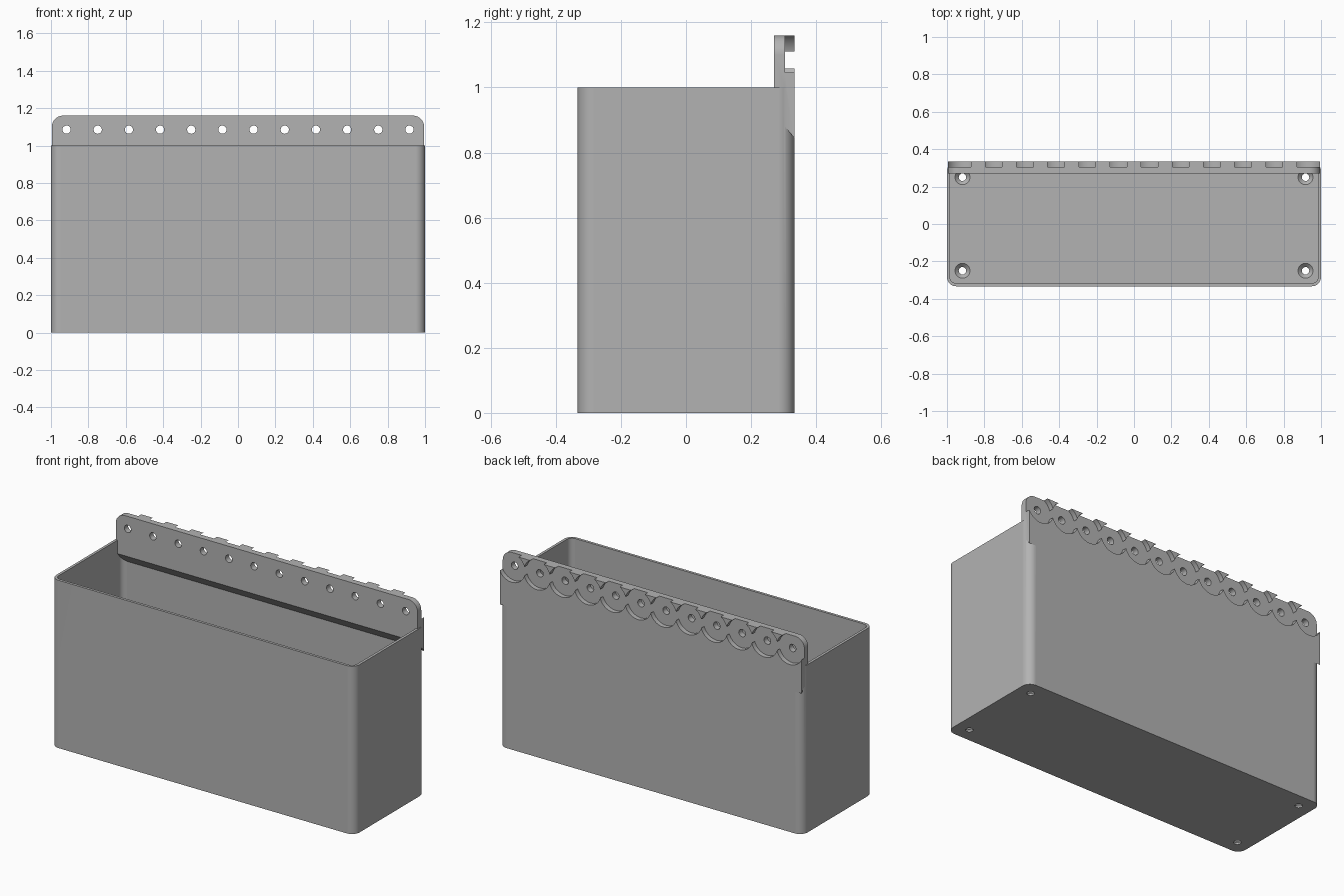
import bpy, bmesh
from math import pi, sin, cos, radians
from mathutils import Matrix, Vector

cube = bpy.data.objects.get("Cube")
if cube:
    bpy.data.objects.remove(cube, do_unlink=True)

# Main dimensions
HALF_X, HALF_Y, HEIGHT = 1.0, 0.333, 1.0
WALL, FLOOR, CORNER = 0.016, 0.03, 0.05
PLATE_X, PLATE_FRONT, PLATE_MID = 0.995, 0.27, 0.305
PLATE_TOP, PLATE_LOW, SLOPE_TOP = 1.16, 0.845, 0.92
HOLES, HOLE_Z, HOLE_R, SCALLOP_R = 12, 1.085, 0.022, 0.0875
PITCH = 2 * HALF_X / HOLES

grey = bpy.data.materials.new("plain_grey")
grey.use_nodes = True
colour = (0.45, 0.45, 0.45, 1)
grey.diffuse_color = colour
grey.node_tree.nodes["Principled BSDF"].inputs["Base Color"].default_value = colour


def finish(bm, name):
    bmesh.ops.recalc_face_normals(bm, faces=bm.faces)
    mesh = bpy.data.meshes.new(name)
    bm.to_mesh(mesh)
    bm.free()
    mesh.materials.append(grey)
    obj = bpy.data.objects.new(name, mesh)
    bpy.context.collection.objects.link(obj)
    return obj


def prism(name, outline, start, end, axis):
    """Extrude a 2D outline along x, y or z."""
    place = {"x": lambda u, v, w: (w, u, v),
             "y": lambda u, v, w: (u, w, v),
             "z": lambda u, v, w: (u, v, w)}[axis]
    bm = bmesh.new()
    face = bm.faces.new([bm.verts.new(place(u, v, start)) for u, v in outline])
    new = bmesh.ops.extrude_face_region(bm, geom=[face])["geom"]
    verts = [g for g in new if isinstance(g, bmesh.types.BMVert)]
    bmesh.ops.translate(bm, verts=verts, vec=Vector(place(0, 0, end - start)))
    return finish(bm, name)


def arc(u, v, r, start, end, steps=10):
    angles = [radians(start + (end - start) * i / steps) for i in range(steps + 1)]
    return [(u + r * cos(a), v + r * sin(a)) for a in angles]


def rounded_rect(hx, hy, r):
    x, y = hx - r, hy - r
    return (arc(x, y, r, 0, 90) + arc(-x, y, r, 90, 180)
            + arc(-x, -y, r, 180, 270) + arc(x, -y, r, 270, 360))


def round_cutter(centre, low_r, high_r, depth, tilt=0, sides=48):
    bm = bmesh.new()
    turn = Matrix.Translation(centre) @ Matrix.Rotation(tilt, 4, "X")
    bmesh.ops.create_cone(bm, cap_ends=True, segments=sides, radius1=low_r,
                          radius2=high_r, depth=depth, matrix=turn)
    return finish(bm, "cutter")


def combine(target, other, operation="DIFFERENCE"):
    mod = target.modifiers.new("combine", "BOOLEAN")
    mod.operation, mod.solver, mod.object = operation, "EXACT", other
    bpy.context.view_layer.objects.active = target
    bpy.ops.object.modifier_apply(modifier=mod.name)
    bpy.data.objects.remove(other, do_unlink=True)


# Open bin with thin walls
storage_bin = prism("storage_bin", rounded_rect(HALF_X, HALF_Y, CORNER), 0, HEIGHT, "z")
combine(storage_bin, prism("cavity", rounded_rect(HALF_X - WALL, HALF_Y - WALL, CORNER - WALL),
                           FLOOR, HEIGHT + 0.1, "z"))

# Countersunk holes in the floor corners
for x in (-0.917, 0.917):
    for y in (-0.25, 0.25):
        combine(storage_bin, round_cutter((x, y, 0), 0.02, 0.02, 0.2, sides=32))
        combine(storage_bin, round_cutter((x, y, FLOOR - 0.009), 0.02, 0.042, 0.022, sides=32))

# Mounting plate with rounded top corners and a sloped lower edge
r = 0.06
outline = ([(-PLATE_X, PLATE_LOW), (PLATE_X, PLATE_LOW)]
           + arc(PLATE_X - r, PLATE_TOP - r, r, 0, 90)
           + arc(r - PLATE_X, PLATE_TOP - r, r, 90, 180))
plate = prism("mounting_plate", outline, PLATE_FRONT, HALF_Y, "y")
d = 0.01
rise = (SLOPE_TOP - PLATE_LOW) / (HALF_Y - PLATE_FRONT) * d
slope = [(PLATE_FRONT - d, SLOPE_TOP + rise), (PLATE_FRONT - d, PLATE_LOW - rise),
         (HALF_Y + d, PLATE_LOW - rise)]
combine(plate, prism("slope", slope, -1.1, 1.1, "x"))
combine(storage_bin, plate, "UNION")

# Row of round scallops in the back, each with a through hole
for i in range(HOLES):
    x = (i + 0.5) * PITCH - HALF_X
    depth = 0.1
    combine(storage_bin, round_cutter((x, PLATE_MID + depth / 2, HOLE_Z),
                                      SCALLOP_R, SCALLOP_R, depth, pi / 2))
    combine(storage_bin, round_cutter((x, PLATE_MID, HOLE_Z), HOLE_R, HOLE_R, 0.2, pi / 2, 24))

# Smooth curved walls, crisp edges
bpy.ops.object.select_all(action="DESELECT")
storage_bin.select_set(True)
bpy.context.view_layer.objects.active = storage_bin
bpy.ops.object.shade_smooth_by_angle(angle=radians(30))
weighted = storage_bin.modifiers.new("flat_panels", "WEIGHTED_NORMAL")
weighted.keep_sharp = True
